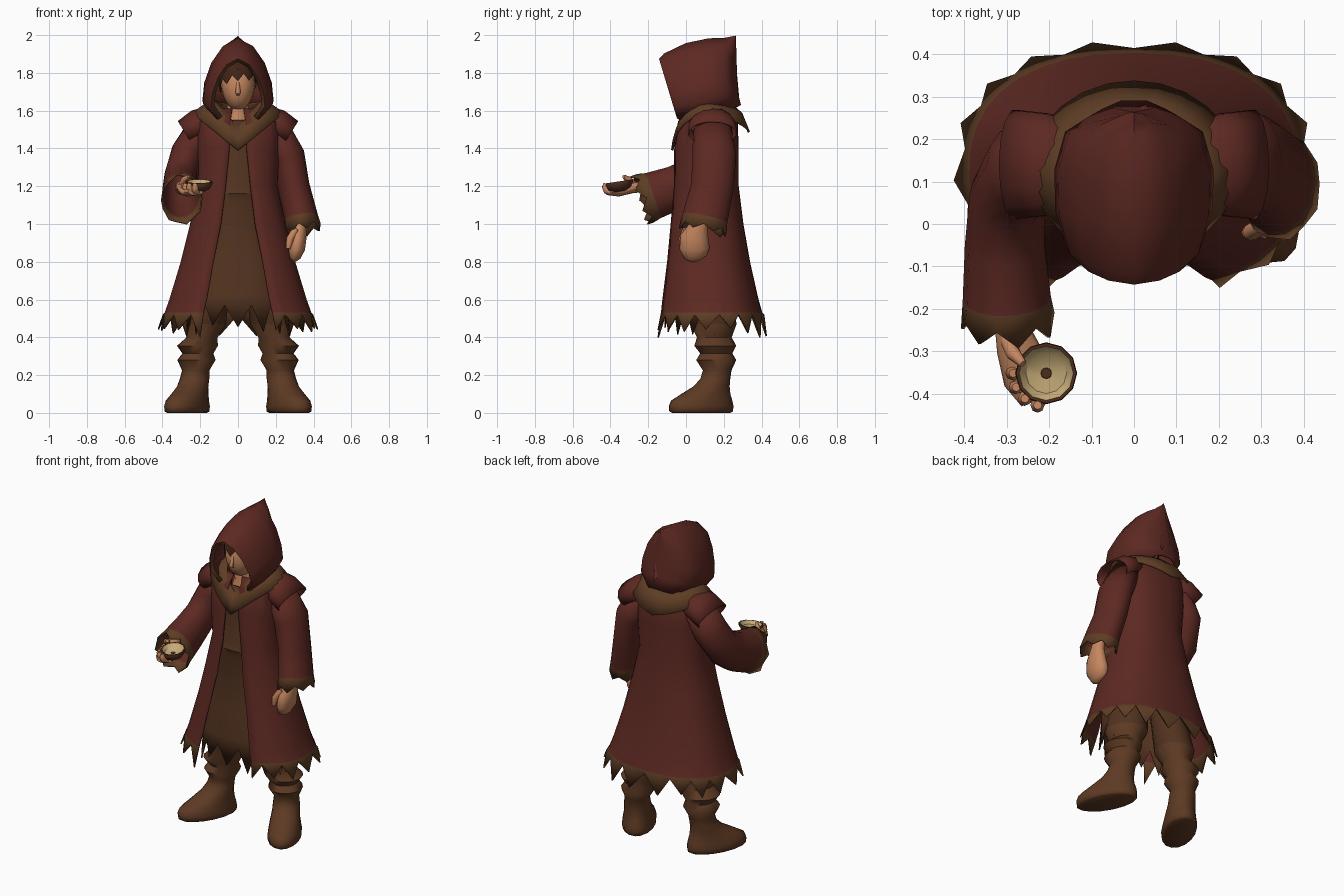
import bpy, bmesh, math, random
from mathutils import Vector as V

if "Cube" in bpy.data.objects:
    bpy.data.objects.remove(bpy.data.objects["Cube"])
random.seed(4)


def mat(name, rgb):
    m = bpy.data.materials.new(name)
    m.diffuse_color = (*rgb, 1)
    m.use_nodes = True
    m.node_tree.nodes["Principled BSDF"].inputs["Base Color"].default_value = m.diffuse_color
    return m


RED = mat("dark_red_cloth", (.110, .022, .016))
TRIM = mat("brown_trim", (.112, .047, .018))
TUNIC = mat("tunic_brown", (.085, .033, .014))
BOOT = mat("boot_leather", (.110, .042, .017))
SKIN = mat("skin", (.56, .24, .115))
HAIR = mat("dark_hair", (.055, .018, .008))
WOOD = mat("bowl_wood", (.085, .030, .014))
FOOD = mat("bowl_contents", (.56, .41, .19))


def finish(name, bm, mats, thick=0, angle=40):
    bmesh.ops.recalc_face_normals(bm, faces=bm.faces)
    me = bpy.data.meshes.new(name)
    bm.to_mesh(me)
    bm.free()
    for m in mats:
        me.materials.append(m)
    ob = bpy.data.objects.new(name, me)
    bpy.context.collection.objects.link(ob)
    bpy.ops.object.select_all(action='DESELECT')
    ob.select_set(True)
    bpy.context.view_layer.objects.active = ob
    bpy.ops.object.shade_smooth_by_angle(angle=math.radians(angle))
    if thick:
        s = ob.modifiers.new("thickness", 'SOLIDIFY')
        s.thickness, s.offset = thick, 0
    return ob


def loft(name, rings, mats, closed=True, caps="", rule=None, thick=0, angle=40):
    """Skin rings of points; rule(strip) gives the material slot."""
    bm = bmesh.new()
    vs = [[bm.verts.new(p) for p in r] for r in rings]
    n = len(rings[0])
    for i in range(len(vs) - 1):
        for j in range(n if closed else n - 1):
            k = (j + 1) % n
            f = bm.faces.new((vs[i][j], vs[i][k], vs[i + 1][k], vs[i + 1][j]))
            f.material_index = rule(i) if rule else 0
    if "s" in caps:
        bm.faces.new(vs[0])
    if "e" in caps:
        bm.faces.new(vs[-1]).material_index = rule(len(vs) - 2) if rule else 0
    return finish(name, bm, mats, thick, angle)


def tube(name, pts, mats, n=12, caps="", jag=0, rule=None, thick=0):
    """Tube along (x, y, z, radius across, radius other way)."""
    c = [V(p[:3]) for p in pts]
    rings = []
    for i, p in enumerate(pts):
        t = (c[min(i + 1, len(c) - 1)] - c[max(i - 1, 0)]).normalized()
        u = (V((1, 0, 0)) - t * t.x).normalized()
        w = t.cross(u)
        ring = []
        for j in range(n):
            a = math.tau * j / n
            q = c[i] + u * p[3] * math.cos(a) + w * p[4] * math.sin(a)
            if jag and i == len(pts) - 1:
                q += t * (jag * random.uniform(.6, 1.2) if j % 2 else -jag * .5)
            ring.append(q)
        rings.append(ring)
    return loft(name, rings, mats, caps=caps, rule=rule, thick=thick, angle=60)


def sp(v, e=.85):
    return math.copysign(abs(v) ** e, v)


def shell(name, rows, mats, n, span, teeth, rule=None):
    """Garment wall from rows (z, half width, front y, back y, opening)."""
    rings = []
    for i, (z, rx, yf, yb, op) in enumerate(rows):
        a0, a1 = span(rx, op)
        ring = []
        for j in range(n + 1):
            a = a0 + (a1 - a0) * j / n
            zz, k = z, 1
            if i == len(rows) - 1:
                zz += teeth * (.55 if j % 2 else -random.uniform(.3, 1))
                k = .97 if j % 2 else 1.03
            ring.append((k * rx * sp(math.sin(a)), (yf + yb) / 2 - k * (yb - yf) / 2 * sp(math.cos(a)), zz))
        rings.append(ring)
    return loft(name, rings, mats, closed=False, rule=rule, thick=.008)


# Open-fronted coat with a torn hem
def coat_span(rx, op):
    a = math.asin((op / rx) ** (1 / .85))
    return a, math.tau - a


coat = [(1.61, .14, -.0, .23, .03), (1.54, .23, -.04, .27, .04), (1.4, .22, -.06, .275, .045),
        (1.2, .205, -.065, .275, .065), (1.0, .25, -.085, .30, .09), (.8, .30, -.11, .335, .13),
        (.6, .36, -.14, .38, .165), (.53, .385, -.15, .40, .182), (.475, .41, -.162, .42, .195)]
shell("coat", coat, [RED, TRIM], 30, coat_span, .08, lambda i: i == 7)

# Tunic seen through the coat opening, with a waist fold
tunic = [(1.55, .12, -.02, .2, 0), (1.4, .14, -.045, .22, 0), (1.19, .15, -.045, .22, 0),
         (1.16, .15, -.06, .22, 0), (1.12, .15, -.045, .22, 0), (.8, .22, -.08, .27, 0),
         (.62, .26, -.1, .3, 0), (.51, .27, -.105, .31, 0)]
shell("tunic", tunic, [TUNIC], 16, lambda rx, op: (-1.75, 1.75), .11)


# Shoulder mantle, V-shaped in front and rounded behind
def mantle_ring(rx, yc, ry, side, front, back, n=24):
    ring = []
    for j in range(n):
        a = math.tau * j / n
        s, c = math.sin(a), math.cos(a)
        k = 1 - abs(s)
        z = side - (side - front) * k if c > 0 else side - (side - back) * k ** .6
        ring.append((rx * s, yc - ry * c, z))
    return ring


loft("mantle", [mantle_ring(.115, .105, .135, 1.645, 1.51, 1.63), mantle_ring(.175, .12, .175, 1.63, 1.455, 1.58),
                mantle_ring(.24, .13, .203, 1.585, 1.39, 1.485)], [TRIM], thick=.012)

# Hood: pointed arches swept backwards to the peak
ARCH = [(.68, 0), (1, .2), (.95, .42), (.75, .68), (.42, .9)]
ARCH = [(-x, h) for x, h in ARCH] + [(0, 1)] + ARCH[::-1]
hood = [(-.03, -.12, .127, 1.57, 1.86), (-.045, -.14, .142, 1.56, 1.875), (-.035, -.115, .157, 1.555, 1.90),
        (.04, 0, .183, 1.56, 1.955), (.13, .12, .185, 1.58, 1.98), (.22, .2, .16, 1.6, 1.982),
        (.27, .24, .105, 1.62, 1.99), (.288, .262, .045, 1.63, 1.995)]
loft("hood", [[(w * x, b + (t - b) * h - (.022 * math.sin(math.pi * h) if i > 5 else 0), zb + (zt - zb) * h)
               for x, h in ARCH] for i, (b, t, w, zb, zt) in enumerate(hood)],
     [RED, TRIM], closed=False, caps="e", rule=lambda i: i < 1, thick=.006, angle=60)

# Head with narrowed jaw, nose and neck
bm = bmesh.new()
bmesh.ops.create_uvsphere(bm, u_segments=16, v_segments=12, radius=1)
for v in bm.verts:
    x, y, z = v.co
    jaw = 1 - .2 * max(0, -z)
    v.co = (sp(x, .9) * .09 * jaw, .05 + sp(y, .9) * .11, 1.73 + sp(z, .9) * .13)
finish("head", bm, [SKIN])
tube("nose", [(0, -.05, 1.76, .008, .006), (0, -.058, 1.725, .011, .01), (0, -.068, 1.695, .014, .012),
              (0, -.045, 1.682, .008, .006)], [SKIN], n=8, caps="se")
tube("neck", [(0, .07, 1.66, .055, .06), (0, .07, 1.57, .06, .065), (0, .08, 1.49, .09, .1)], [SKIN])

# Hair cap with a ragged side-swept fringe
hair = []
for z, rx, ry in [(1.875, .03, .03), (1.855, .075, .09), (1.82, .098, .125), (1.775, .1, .128)]:
    ring = []
    for j in range(20):
        a = math.tau * j / 20
        drop = (.018 if j % 2 else -.018) - .04 * (1 - math.cos(a)) + .015 * math.sin(a) if z < 1.78 else 0
        ring.append((rx * math.sin(a), .05 - ry * math.cos(a), z + drop))
    hair.append(ring)
loft("hair", hair, [HAIR], caps="s")

# Sleeves with torn cuffs, and shoulder flaps
cuff = lambda i: i == 4
tube("hanging_sleeve", [(.19, .14, 1.5, .08, .1), (.265, .15, 1.36, .085, .115), (.295, .14, 1.2, .08, .112),
                        (.325, .11, 1.07, .085, .118), (.333, .1, 1.03, .088, .12), (.342, .09, .975, .095, .125)],
     [RED, TRIM], n=14, jag=.025, rule=cuff, thick=.008)
tube("raised_sleeve", [(-.19, .14, 1.5, .08, .1), (-.265, .13, 1.38, .085, .105), (-.30, .06, 1.26, .085, .105),
                       (-.305, -.05, 1.195, .09, .115), (-.30, -.175, 1.15, .1, .125), (-.298, -.225, 1.133, .107, .135)],
     [RED, TRIM], n=14, jag=.025, rule=cuff, thick=.008)
for s, side in ((1, "left"), (-1, "right")):
    tube(side + "_shoulder_flap", [(s * .12, .14, 1.555, .07, .1), (s * .21, .14, 1.525, .08, .12),
                                   (s * .28, .14, 1.482, .07, .128)], [RED], n=14, thick=.008)

# Hanging hand
tube("hanging_hand", [(.33, .09, 1.08, .03, .035), (.33, .07, 1.0, .035, .045), (.318, .045, .93, .045, .075),
                      (.31, .045, .87, .045, .08), (.298, .05, .825, .033, .06), (.292, .055, .808, .015, .03)],
     [SKIN], caps="se")
tube("hanging_thumb", [(.305, .0, .97, .02, .02), (.275, -.02, .92, .02, .02), (.265, -.02, .87, .012, .012)],
     [SKIN], n=8, caps="se")

# Raised hand with curled fingers holding the bowl
tube("raised_hand", [(-.3, -.08, 1.19, .035, .035), (-.295, -.22, 1.2, .035, .03), (-.275, -.29, 1.19, .05, .028),
                     (-.25, -.36, 1.17, .06, .025), (-.225, -.41, 1.17, .045, .018)], [SKIN], caps="se")
BX, BY = -.207, -.352
for k, deg in enumerate((180, 205, 230, 255)):
    c, s = math.cos(math.radians(deg)), math.sin(math.radians(deg))
    tube("finger_%d" % k, [(BX + c * r, BY + s * r, z, w, w) for r, z, w in
                           ((.045, 1.168, .017), (.072, 1.177, .018), (.08, 1.198, .016), (.078, 1.215, .01))],
         [SKIN], n=8, caps="se")
tube("raised_thumb", [(-.3, -.27, 1.2, .018, .018), (-.285, -.305, 1.235, .018, .018), (-.262, -.33, 1.252, .01, .01)],
     [SKIN], n=8, caps="se")

# Bowl tipped slightly forward, its contents and the dark spot in the middle
loft("bowl", [[(BX + r * math.cos(math.tau * j / 12), BY + r * math.sin(math.tau * j / 12),
                z + .15 * r * math.sin(math.tau * j / 12)) for j in range(12)]
              for r, z in ((.03, 1.172), (.058, 1.187), (.073, 1.215), (.071, 1.226), (.064, 1.226),
                           (.048, 1.206), (.013, 1.2), (.012, 1.201))],
     [WOOD, FOOD], caps="se", rule=lambda i: i in (4, 5))

# Legs: baggy trousers running into creased boots with splayed feet
# rows: z, centre x, centre y, half length, half width
LEG = [(.85, .11, .12, .1, .09), (.62, .155, .135, .115, .105), (.47, .18, .145, .125, .115), (.40, .19, .15, .095, .08),
       (.355, .215, .155, .112, .108), (.315, .212, .16, .086, .082), (.28, .22, .16, .108, .1),
       (.225, .224, .165, .077, .072), (.18, .23, .155, .08, .078), (.14, .24, .135, .1, .08),
       (.10, .255, .105, .14, .086), (.065, .268, .083, .178, .092), (.035, .27, .08, .188, .097),
       (.008, .27, .08, .185, .095), (0, .27, .08, .17, .082)]
for s, side in ((1, "left"), (-1, "right")):
    rings = []
    for z, cx, cy, rl, rw in LEG:
        ring = []
        for j in range(16):
            a = math.tau * j / 16
            u, w = rl * math.cos(a), rw * math.sin(a)
            ring.append((s * (cx + .45 * u + .89 * w), cy - .89 * u + .45 * w, z))
        rings.append(ring)
    loft(side + "_leg_and_boot", rings, [TUNIC, BOOT], caps="se", rule=lambda i: i > 1, angle=60)
